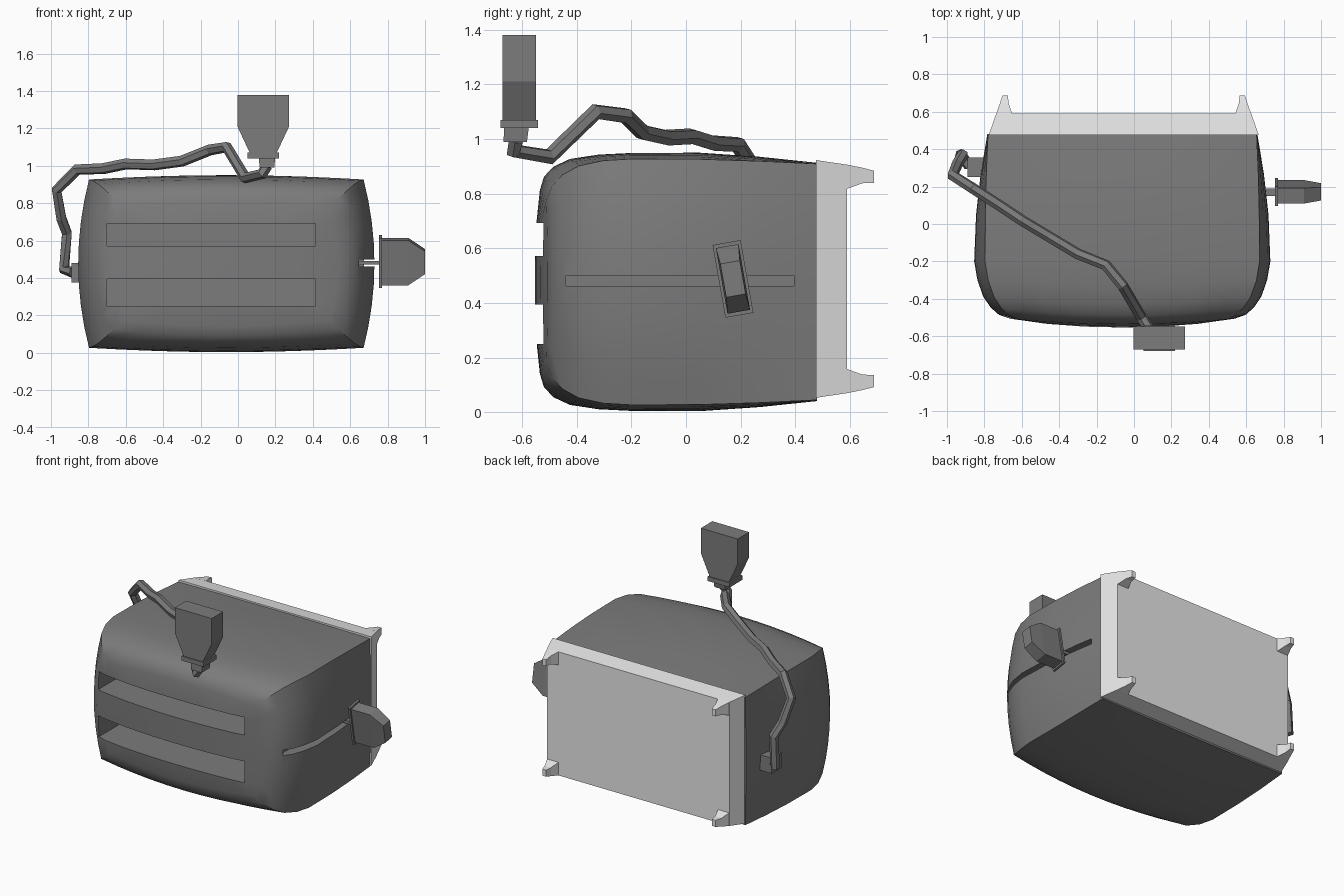
import bpy, bmesh, math
from mathutils import Vector, Matrix

cube = bpy.data.objects.get("Cube")
if cube:
    bpy.data.objects.remove(cube, do_unlink=True)


def material(name, value):
    m = bpy.data.materials.new(name)
    m.use_nodes = True
    col = (value, value, value, 1)
    m.diffuse_color = col
    bsdf = m.node_tree.nodes["Principled BSDF"]
    bsdf.inputs["Base Color"].default_value = col
    bsdf.inputs["Roughness"].default_value = 0.6
    return m


DARK = material("dark grey", 0.2)
LIGHT = material("light grey", 0.8)


def loft(name, rings, mat):
    """Skin a list of equal-length point rings and cap both ends."""
    bm = bmesh.new()
    vs = [[bm.verts.new(p) for p in ring] for ring in rings]
    n = len(rings[0])
    for a, b in zip(vs, vs[1:]):
        for i in range(n):
            j = (i + 1) % n
            bm.faces.new((a[i], a[j], b[j], b[i]))
    bm.faces.new(vs[0])
    bm.faces.new(vs[-1])
    bmesh.ops.recalc_face_normals(bm, faces=bm.faces)
    me = bpy.data.meshes.new(name)
    bm.to_mesh(me)
    bm.free()
    me.materials.append(mat)
    ob = bpy.data.objects.new(name, me)
    bpy.context.collection.objects.link(ob)
    return ob


def rect(axis, pos, u0, u1, v0, v1):
    """Rectangle at pos along an axis; u and v are the other two axes in order."""
    pts = []
    for u, v in ((u0, v0), (u1, v0), (u1, v1), (u0, v1)):
        p = [u, v]
        p.insert(axis, pos)
        pts.append(Vector(p))
    return pts


def box(name, x0, x1, y0, y1, z0, z1, mat=DARK):
    return loft(name, [rect(2, z0, x0, x1, y0, y1), rect(2, z1, x0, x1, y0, y1)], mat)


def activate(ob):
    bpy.ops.object.select_all(action='DESELECT')
    ob.select_set(True)
    bpy.context.view_layer.objects.active = ob


# Body: barrel-sided rectangular sections along y, with a domed front
CX, CZ = -0.0625, 0.477


def body_ring(y, w, h, bx, bz, dome):
    cw, ch, n, m = w - bx, h - bz, 10, 8
    pts = []
    for s in (1, -1):
        for i in range(n):
            t = 1 - 2 * i / n
            pts.append((s * t * cw, s * (h - bz * t * t)))
        for i in range(m):
            t = 1 - 2 * i / m
            pts.append((-s * (w - bx * t * t), s * t * ch))
    return [Vector((CX + x, y - dome * (1 - (x / 0.75) ** 2), CZ + z)) for x, z in pts]


sections = [
    (0.48, 0.722, 0.436, 0.004, 0.004, 0.0),
    (0.27, 0.757, 0.458, 0.030, 0.016, 0.0),
    (0.05, 0.782, 0.473, 0.050, 0.024, 0.0),
    (-0.20, 0.792, 0.472, 0.058, 0.022, 0.0),
    (-0.30, 0.775, 0.466, 0.058, 0.022, 0.02),
    (-0.385, 0.745, 0.450, 0.060, 0.025, 0.04),
    (-0.44, 0.705, 0.422, 0.060, 0.030, 0.045),
    (-0.475, 0.660, 0.385, 0.060, 0.035, 0.045),
    (-0.49, 0.600, 0.335, 0.050, 0.035, 0.045),
    (-0.502, 0.400, 0.220, 0.030, 0.020, 0.045),
    (-0.507, 0.200, 0.110, 0.010, 0.010, 0.045),
    (-0.508, 0.010, 0.006, 0.001, 0.001, 0.045),
]
body = loft("toaster_body", [body_ring(*s) for s in sections], DARK)

# Bread slots and lever slit
cutters = [
    box("slot_cutter_upper", -0.70, 0.415, -0.8, 0.1, 0.572, 0.692),
    box("slot_cutter_lower", -0.70, 0.415, -0.8, 0.1, 0.25, 0.395),
    box("lever_slit_cutter", 0.62, 0.9, -0.44, 0.395, 0.463, 0.5),
]
activate(body)
for c in cutters:
    c.hide_render = True
    mod = body.modifiers.new("cut", 'BOOLEAN')
    mod.operation = 'DIFFERENCE'
    mod.solver = 'EXACT'
    mod.object = c
    bpy.ops.object.modifier_apply(modifier=mod.name)
for c in cutters:
    bpy.data.objects.remove(c, do_unlink=True)
activate(body)
bpy.ops.object.shade_smooth_by_angle(angle=math.radians(30))

# Base plate and its four tapered feet
BX, BZ = -0.055, 0.488


def base_ring(y, w, h):
    return rect(1, y, BX - w, BX + w, BZ - h, BZ + h)


loft("base_plate", [base_ring(0.475, 0.722, 0.435), base_ring(0.59, 0.682, 0.418)], LIGHT)
for sx, side in ((1, "left"), (-1, "right")):
    for sz, level in ((1, "upper"), (-1, "lower")):
        def foot_ring(y, x0, x1, z0, z1):
            return rect(1, y, BX + sx * x0, BX + sx * x1, BZ + sz * z0, BZ + sz * z1)
        loft(f"foot_{level}_{side}", [
            foot_ring(0.585, 0.595, 0.683, 0.328, 0.419),
            foot_ring(0.645, 0.615, 0.662, 0.350, 0.407),
            foot_ring(0.688, 0.620, 0.648, 0.352, 0.396)], LIGHT)

# Lever: stem, flange and tapered knob, tilted about x
tilt = Matrix.Translation((0, 0.172, 0.488)) @ Matrix.Rotation(math.radians(10), 4, 'X')


def knob_ring(x, hy, hz):
    return [tilt @ p for p in rect(0, x, -hy, hy, -hz, hz)]


box("lever_stem", 0.62, 0.76, 0.15, 0.19, 0.472, 0.492)
loft("lever_flange", [knob_ring(0.755, 0.052, 0.135), knob_ring(0.77, 0.052, 0.135)], DARK)
loft("lever_knob", [knob_ring(0.77, 0.042, 0.122), knob_ring(0.91, 0.042, 0.122),
                    knob_ring(1.0, 0.036, 0.062)], DARK)

# Plug head with collar and neck
PX, PY = 0.135, -0.61


def plug_ring(z, hx, hy, dx=0.0, dy=0.0):
    return rect(2, z, PX + dx - hx, PX + dx + hx, PY + dy - hy, PY + dy + hy)


loft("plug_head", [plug_ring(1.065, 0.07, 0.061), plug_ring(1.21, 0.138, 0.061),
                   plug_ring(1.38, 0.138, 0.061)], DARK)
loft("plug_collar", [plug_ring(1.04, 0.083, 0.068), plug_ring(1.07, 0.083, 0.068)], DARK)
loft("plug_neck", [plug_ring(0.99, 0.04, 0.043, 0.02, -0.015),
                   plug_ring(1.045, 0.043, 0.045, 0.02, -0.01)], DARK)

# Socket on the side where the cable enters
box("cable_socket", -0.89, -0.79, 0.25, 0.355, 0.375, 0.48)

# Cable
path = [(0.155, -0.62, 1.0), (0.13, -0.63, 0.957), (0.04, -0.50, 0.935),
        (-0.06, -0.33, 1.10), (-0.15, -0.22, 1.085), (-0.30, -0.16, 1.025),
        (-0.45, -0.07, 1.005), (-0.60, 0.02, 1.01), (-0.72, 0.10, 0.985),
        (-0.86, 0.19, 0.98), (-0.97, 0.26, 0.87), (-0.945, 0.32, 0.72),
        (-0.915, 0.37, 0.64), (-0.93, 0.375, 0.445), (-0.88, 0.31, 0.43)]
cu = bpy.data.curves.new("power_cable", 'CURVE')
cu.dimensions = '3D'
cu.bevel_depth = 0.03
cu.bevel_resolution = 1
cu.use_fill_caps = True
sp = cu.splines.new('POLY')
sp.points.add(len(path) - 1)
for pt, co in zip(sp.points, path):
    pt.co = (*co, 1)
sp.use_smooth = False
cu.materials.append(DARK)
cable = bpy.data.objects.new("power_cable", cu)
bpy.context.collection.objects.link(cable)
activate(cable)
bpy.ops.object.convert(target='MESH')
